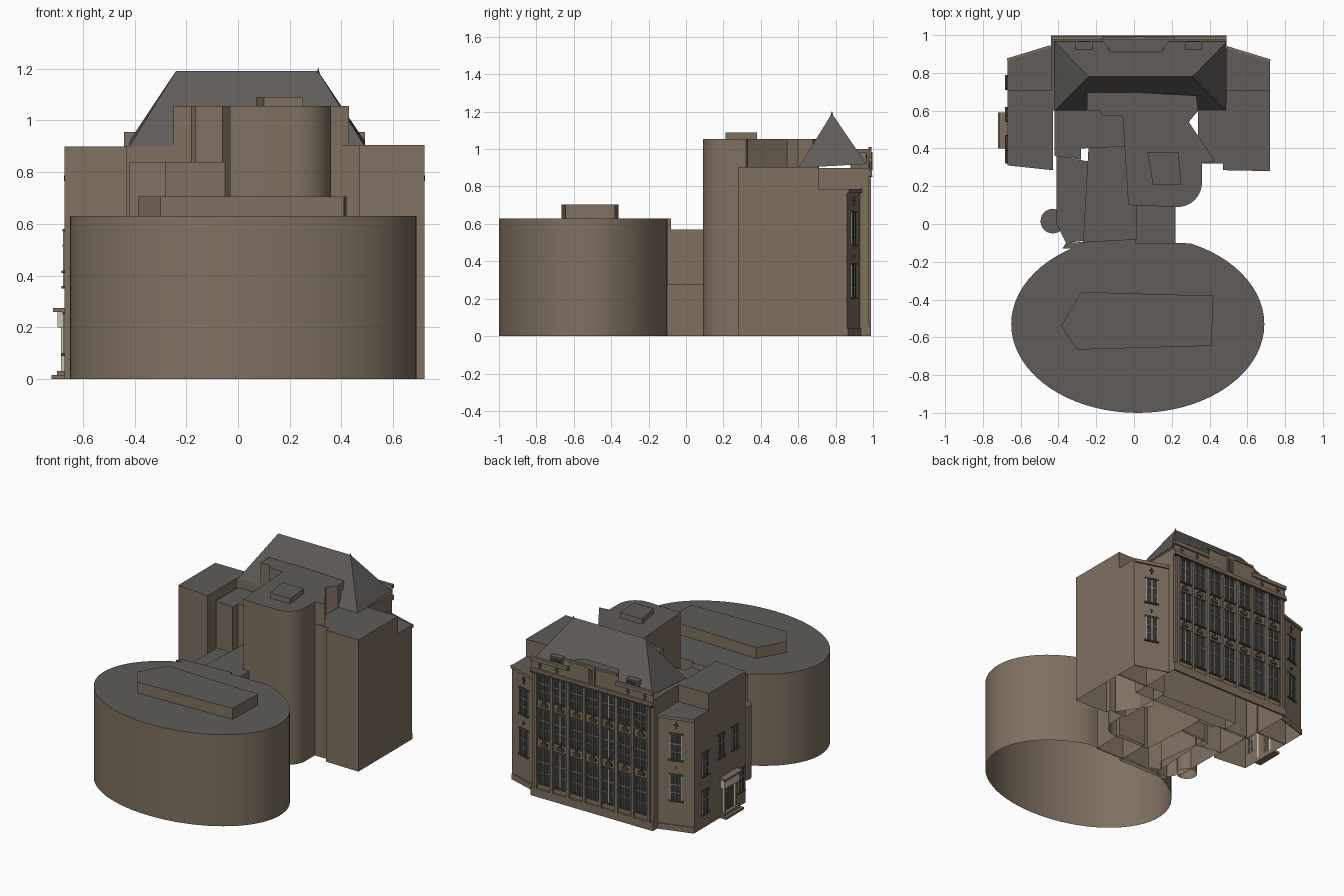
import bpy, bmesh, math
from mathutils import Vector, Matrix

cube = bpy.data.objects.get("Cube")
if cube:
    bpy.data.objects.remove(cube, do_unlink=True)


def material(name, rgb):
    m = bpy.data.materials.new(name)
    m.use_nodes = True
    m.diffuse_color = (*rgb, 1)
    m.node_tree.nodes["Principled BSDF"].inputs["Base Color"].default_value = (*rgb, 1)
    return m


WALL = material("brown stone", (0.21, 0.163, 0.118))
ROOF = material("grey roofing", (0.115, 0.107, 0.098))
GLASS = material("dark glass", (0.035, 0.036, 0.034))
FRAME = material("pale frame", (0.36, 0.36, 0.32))
CREAM = material("cream trim", (0.6, 0.56, 0.42))
TRIM = material("dark brown trim", (0.09, 0.065, 0.045))


def finish(name, bm, mats, smooth=False):
    mesh = bpy.data.meshes.new(name)
    bm.to_mesh(mesh)
    bm.free()
    for m in mats:
        mesh.materials.append(m)
    ob = bpy.data.objects.new(name, mesh)
    bpy.context.collection.objects.link(ob)
    if smooth:
        bpy.ops.object.select_all(action="DESELECT")
        ob.select_set(True)
        bpy.context.view_layer.objects.active = ob
        bpy.ops.object.shade_smooth_by_angle(angle=math.radians(30))
    return ob


def prism(name, pts, z1, z0=0.0, smooth=False):
    """Open-bottomed block: stone sides and a flat roof."""
    area = sum(a[0] * b[1] - b[0] * a[1] for a, b in zip(pts, pts[1:] + pts[:1]))
    if area < 0:
        pts = pts[::-1]
    bm = bmesh.new()
    low = [bm.verts.new((x, y, z0)) for x, y in pts]
    top = [bm.verts.new((x, y, z1)) for x, y in pts]
    n = len(pts)
    for i in range(n):
        j = (i + 1) % n
        bm.faces.new((low[i], low[j], top[j], top[i]))
    bm.faces.new(top).material_index = 1
    return finish(name, bm, [WALL, ROOF], smooth)


def wall_frame(a, b):
    """Frame on a wall from a to b: u along, v outward, w up, centred."""
    a, b = Vector((*a, 0)), Vector((*b, 0))
    u = (b - a).normalized()
    out = u.cross(Vector((0, 0, 1)))
    mid = (a + b) / 2
    m = Matrix((u, out, (0, 0, 1))).transposed().to_4x4()
    return Matrix.Translation(mid) @ m


def slabs(name, frame, items, mat):
    """Boxes on a wall, each (u centre, z low, width, height, depth)."""
    bm = bmesh.new()
    for u, z, w, h, d in items:
        m = frame @ Matrix.Translation((u, d / 2, z + h / 2)) @ Matrix.Diagonal((w, d, h, 1))
        bmesh.ops.create_cube(bm, size=1, matrix=m)
    return finish(name, bm, [mat])


def windows(name, frame, spots):
    """Glass plates with casing, mullion and transom; spots are (u, z, w, h)."""
    slabs(name + "_glass", frame, [(*s, 0.004) for s in spots], GLASS)
    bars, sills = [], []
    for u, z, w, h in spots:
        bars += [(u, z, 0.005, h, 0.007), (u, z + h * 0.62, w, 0.005, 0.007)]
        bars += [(u + s * w / 2, z, 0.004, h, 0.007) for s in (-1, 1)]
        bars += [(u, z + h * 0.3, w, 0.003, 0.006)]
        sills += [(u, z - 0.01, w + 0.02, 0.01, 0.012), (u, z + h, w + 0.015, 0.01, 0.008)]
    slabs(name + "_bars", frame, bars, FRAME)
    slabs(name + "_sills", frame, sills, TRIM)


# Oval hall, flattened where it meets the link
oval = []
for i in range(72):
    t = math.tau * i / 72
    oval.append((0.02 + 0.67 * math.cos(t), min(-0.53 + 0.47 * math.sin(t), -0.1)))
prism("oval_hall", oval, 0.63, smooth=True)
prism("oval_hall_rooflight", [(-0.28, -0.36), (0.42, -0.38), (0.41, -0.645),
                              (-0.3, -0.665), (-0.385, -0.54)], 0.705, 0.63)

# Link between hall and main building
prism("link_collar", [(-0.38, -0.13), (0.01, -0.13), (0.01, -0.08), (-0.36, -0.1)], 0.63)
prism("link_low", [(0.01, -0.11), (0.22, -0.11), (0.22, 0.12), (0.01, 0.12)], 0.28)
prism("link_middle", [(-0.27, -0.1), (0.015, -0.08), (0.015, 0.1), (-0.03, 0.1),
                      (-0.05, 0.42), (-0.24, 0.42)], 0.57)
prism("link_side", [(-0.41, 0.36), (-0.235, 0.33), (-0.2, 0.03), (-0.27, -0.05),
                    (-0.19, -0.08), (-0.36, -0.1), (-0.41, 0)], 0.52)
turret = [(-0.43 + 0.065 * math.cos(math.tau * i / 24),
           0.015 + 0.065 * math.sin(math.tau * i / 24)) for i in range(24)]
prism("round_turret", turret, 0.5, smooth=True)
prism("stepped_block", [(-0.42, 0.36), (-0.28, 0.34), (-0.28, 0.4), (-0.05, 0.41),
                        (-0.05, 0.6), (-0.42, 0.62)], 0.84)

# Tall central block with one rounded corner
corner = [(0.23 + 0.13 * math.cos(a), 0.22 - 0.13 * math.sin(a))
          for a in (math.pi / 2 * i / 10 for i in range(11))]
prism("tall_block", [(-0.25, 0.71), (0.33, 0.68), (0.34, 0.6), (0.29, 0.54), (0.43, 0.33),
                     (0.36, 0.32)] + corner + [(-0.03, 0.1), (-0.06, 0.57), (-0.165, 0.575),
                     (-0.18, 0.6), (-0.25, 0.6)], 1.055, smooth=True)
prism("tall_block_rooflight", [(0.07, 0.38), (0.235, 0.38), (0.25, 0.21), (0.1, 0.21)], 1.09, 1.05)

# Side wings: high part towards the hall, lower chamfered part at the street
prism("right_wing", [(-0.67, 0.31), (-0.43, 0.285), (-0.43, 0.71), (-0.67, 0.71)], 0.9)
prism("left_wing", [(0.72, 0.28), (0.47, 0.285), (0.47, 0.32), (0.34, 0.32),
                    (0.34, 0.71), (0.72, 0.71)], 0.905)
prism("right_wing_low", [(-0.67, 0.7), (-0.67, 0.865), (-0.44, 0.935), (-0.44, 0.7)], 0.785)
prism("left_wing_low", [(0.72, 0.7), (0.72, 0.86), (0.49, 0.93), (0.49, 0.7)], 0.785)
prism("street_block", [(-0.44, 0.6), (0.49, 0.6), (0.49, 0.975), (-0.44, 0.975)], 0.9)

# Hipped main roof
bm = bmesh.new()
eave = [bm.verts.new(p) for p in ((-0.42, 0.6, 0.9), (0.49, 0.6, 0.9),
                                  (0.49, 0.965, 0.92), (-0.42, 0.965, 0.92))]
ridge = [bm.verts.new(p) for p in ((-0.24, 0.78, 1.19), (0.31, 0.78, 1.19))]
for f in ((eave[0], eave[1], ridge[1], ridge[0]), (eave[1], eave[2], ridge[1]),
          (eave[2], eave[3], ridge[0], ridge[1]), (eave[3], eave[0], ridge[0])):
    bm.faces.new(f)
finish("main_roof", bm, [ROOF])
bm = bmesh.new()
bmesh.ops.create_cone(bm, segments=8, radius1=0.008, radius2=0, depth=0.03,
                      matrix=Matrix.Translation((0.31, 0.78, 1.19)))
finish("ridge_finial", bm, [ROOF])

# Street facade: seven bays of three storeys
front = wall_frame((0.49, 0.975), (-0.44, 0.975))
BAY = 0.123
bays = [i * BAY for i in range(-3, 4)]
piers = [(i - 3.5) * BAY for i in range(8)]
storeys = [(0.1, 0.23), (0.41, 0.19), (0.68, 0.16)]
windows("facade", front, [(u, z, 0.082, h) for u in bays for z, h in storeys])
slabs("facade_piers", front, [(u, 0.05, 0.02, 0.81, 0.014) for u in piers], WALL)
slabs("facade_bands", front, [(0, 0, 0.93, 0.055, 0.014), (0, 0.86, 0.93, 0.02, 0.02),
                              (0, 0.88, 0.93, 0.05, 0.006)], WALL)
slabs("facade_cornice", front, [(s * 0.325, 0.93, 0.28, 0.025, 0.02) for s in (-1, 1)], WALL)
slabs("facade_cornice_line", front, [(0, 0.85, 0.93, 0.01, 0.022)], TRIM)
slabs("facade_spandrels", front, [(u, z, w, h, 0.008) for u in bays
                                  for z in (0.355, 0.625) for w, h in ((0.05, 0.02), (0.02, 0.035))], TRIM)
# Wall anchors shaped as crosses
slabs("wall_anchors", front, [(s * u, z, w, h, 0.012) for s in (-1, 1) for u in (0.27, 0.4)
                              for z, w, h in ((0.885, 0.006, 0.045), (0.905, 0.026, 0.006))], TRIM)

# Central gable with a niche
prism("gable", [(-0.18, 0.983), (0.2, 0.983), (0.12, 0.88), (-0.1, 0.88)], 1.0, 0.9)
slabs("gable_coping", front, [(0, 0.995, 0.38, 0.014, 0.016)], WALL)
slabs("gable_niche", front, [(0, 0.87, 0.05, 0.14, 0.018)], WALL)
slabs("gable_niche_panel", front, [(0, 0.885, 0.028, 0.1, 0.022)], TRIM)
for side, x in (("right", -0.265), ("left", 0.315)):
    prism(side + "_roof_dormer", [(x - 0.045, 0.925), (x + 0.045, 0.925),
                                  (x + 0.045, 0.965), (x - 0.045, 0.965)], 0.985, 0.92)
    slabs(side + "_dormer_window", wall_frame((x + 0.04, 0.965), (x - 0.04, 0.965)),
          [(0, 0.945, 0.07, 0.03, 0.003)], GLASS)

# Chamfered wing fronts
for side, a, b in (("left", (0.72, 0.86), (0.49, 0.93)), ("right", (-0.44, 0.935), (-0.67, 0.865))):
    fr = wall_frame(a, b)
    windows(side + "_wing_front", fr, [(0, z, 0.075, 0.17) for z in (0.21, 0.49)])
    slabs(side + "_wing_cornice", fr, [(0, 0.765, 0.24, 0.022, 0.012), (0, 0, 0.24, 0.04, 0.006)], WALL)
    slabs(side + "_wing_anchor", fr, [(0, 0.7, 0.006, 0.045, 0.008), (0, 0.722, 0.026, 0.006, 0.008),
                                      (0, 0.42, 0.008, 0.02, 0.008)], TRIM)

# Entrance side: windows, door, canopy and steps
side = wall_frame((-0.67, 0.86), (-0.67, 0.31))
MID = 0.585
windows("entrance_side", side, [(MID - y, z, 0.06, 0.15) for y, z in
                                ((0.75, 0.1), (0.75, 0.36), (0.58, 0.42), (0.43, 0.42), (0.36, 0.1))])
door = MID - 0.495
slabs("entrance_door", side, [(door, 0.03, 0.09, 0.17, 0.006)], TRIM)
slabs("door_posts", side, [(door + s * 0.06, 0.03, 0.015, 0.17, 0.015) for s in (-1, 1)], CREAM)
slabs("canopy_fascia", side, [(door, 0.2, 0.17, 0.06, 0.028)], CREAM)
slabs("canopy_roof", side, [(door, 0.26, 0.19, 0.015, 0.045)], WALL)
slabs("entrance_steps", side, [(door, 0, 0.19, 0.016, 0.05), (door, 0.016, 0.16, 0.016, 0.03)], WALL)
